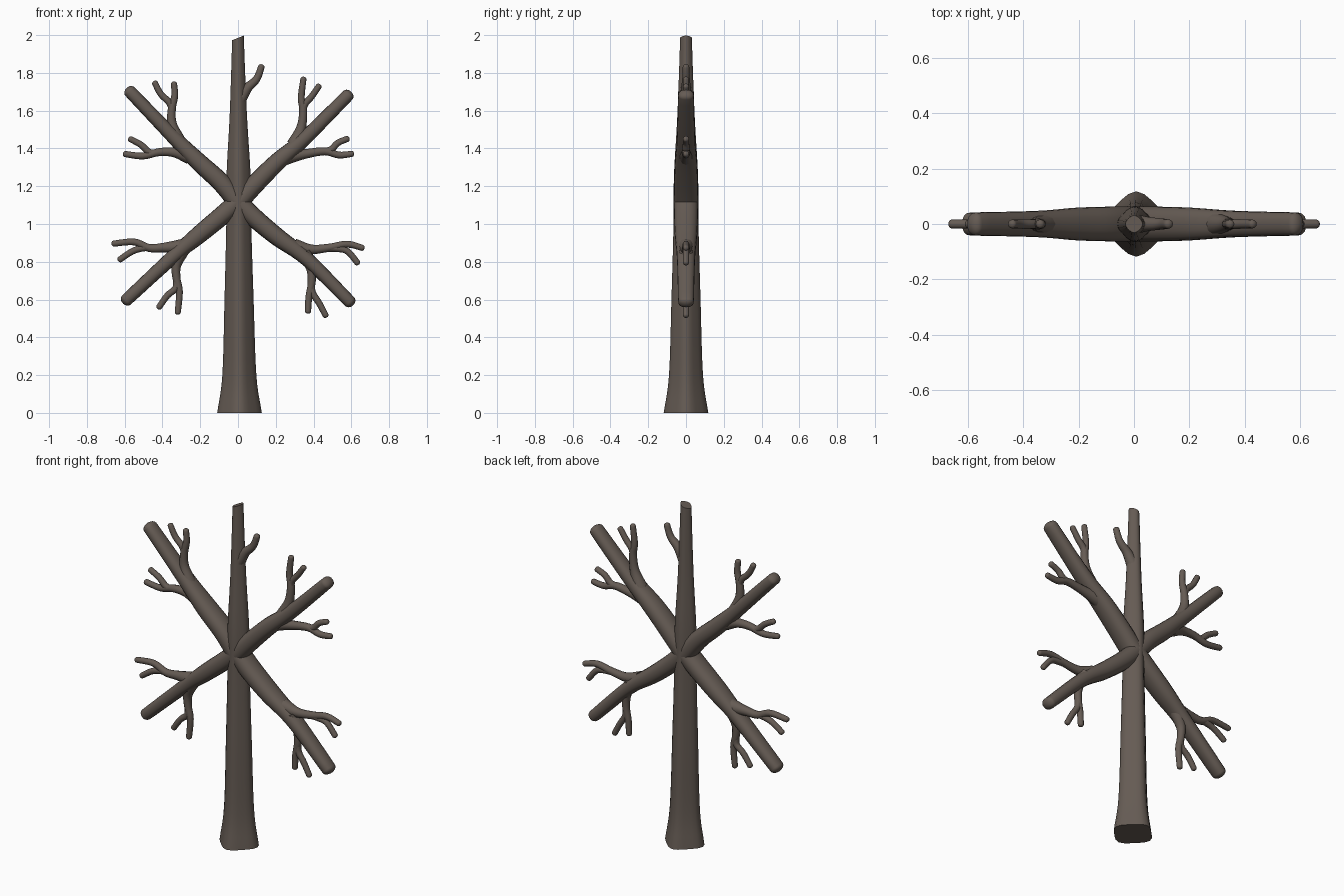
import bpy, bmesh, math
from mathutils import Vector

old = bpy.data.objects.get("Cube")
if old:
    bpy.data.objects.remove(old, do_unlink=True)

bark = bpy.data.materials.new("grey_brown_bark")
bark.use_nodes = True
BARK = (0.13, 0.105, 0.088, 1)
bark.diffuse_color = BARK
bark.node_tree.nodes["Principled BSDF"].inputs["Base Color"].default_value = BARK


def smooth_path(points, steps=5):
    """Catmull-Rom samples through points of any dimension."""
    pts = [Vector(p) for p in points]
    pts = [2 * pts[0] - pts[1]] + pts + [2 * pts[-1] - pts[-2]]
    out = []
    for a, b, c, d in zip(pts, pts[1:], pts[2:], pts[3:]):
        for k in range(steps):
            t = k / steps
            out.append(b + (c - a) * t / 2 + (2 * a - 5 * b + 4 * c - d) * t * t / 2
                       + (3 * b - a - 3 * c + d) * t ** 3 / 2)
    return out + [pts[-2]]


def outline(power, turned, sides):
    """Unit rounded square, optionally standing on a corner."""
    shape = []
    for k in range(sides):
        angle = math.tau * k / sides
        look = angle + (math.pi / 4 if turned else 0)
        radius = (abs(math.cos(look)) ** power + abs(math.sin(look)) ** power) ** (-1 / power)
        if turned:
            radius /= 2 ** (0.5 - 1 / power)
        shape.append((radius * math.cos(angle), radius * math.sin(angle)))
    return shape


def loft(name, rings):
    """Skin closed rings of points and cap both ends."""
    bm = bmesh.new()
    loops = [[bm.verts.new(p) for p in ring] for ring in rings]
    for low, high in zip(loops, loops[1:]):
        for k in range(len(low)):
            j = (k + 1) % len(low)
            bm.faces.new((low[k], low[j], high[j], high[k]))
    bm.faces.new(loops[0])
    bm.faces.new(loops[-1])
    bmesh.ops.recalc_face_normals(bm, faces=bm.faces)
    mesh = bpy.data.meshes.new(name)
    bm.to_mesh(mesh)
    bm.free()
    mesh.materials.append(bark)
    obj = bpy.data.objects.new(name, mesh)
    bpy.context.collection.objects.link(obj)
    bpy.ops.object.select_all(action="DESELECT")
    obj.select_set(True)
    bpy.context.view_layer.objects.active = obj
    bpy.ops.object.shade_smooth_by_angle(angle=math.radians(45))


def branch(name, points, radii, depth=1.0, power=2.0, sides=12):
    """Tube in the xz plane with a rounded tip; depth stretches it along y."""
    path = smooth_path([(x, z, r) for (x, z), r in zip(points, radii)])
    frames = []
    for i, p in enumerate(path):
        along = (path[min(i + 1, len(path) - 1)] - path[max(i - 1, 0)]).xy.normalized()
        frames.append((p.xy, along, p.z, 1))
    tip, along, radius, _ = frames[-1]
    tip = tip - along * radius * 0.8
    frames = [f for f in frames if (tip - f[0]).dot(along) > 0 or (tip - f[0]).length > radius * 2]
    for k in range(6):
        turn = k * math.pi / 11
        frames.append((tip + along * radius * 0.8 * math.sin(turn), along, radius, math.cos(turn)))
    shape = outline(power, False, sides)
    rings = []
    for c, t, r, s in frames:
        rings.append([(c.x - t.y * u * r * s, v * r * depth * s, c.y + t.x * u * r * s)
                      for u, v in shape])
    loft(name, rings)


# Trunk: rounded square standing on a corner, flared foot, slanted top
profile = smooth_path([(0, 0.118), (0.2, 0.09), (0.6, 0.077), (1.0, 0.066), (1.25, 0.064),
                       (1.55, 0.047), (1.8, 0.037), (1.985, 0.031)])
trunk = []
for z, r in profile:
    section = outline(4 - 0.7 * z, True, 24)
    slant = 0.4 if z > 1.98 else 0
    trunk.append([(0.008 - 0.004 * z + u * r, v * r, z + slant * u * r) for u, v in section])
loft("trunk", trunk)

# Main limbs
LIMB = (0.05, 0.05, 0.047, 0.038, 0.033)
limbs = {
    "upper_left": [(0, 1.11), (0.09, 1.21), (0.21, 1.33), (0.36, 1.46), (0.6, 1.7)],
    "upper_right": [(0, 1.11), (-0.09, 1.22), (-0.21, 1.33), (-0.35, 1.47), (-0.59, 1.72)],
    "lower_left": [(0, 1.12), (0.09, 1.03), (0.21, 0.93), (0.37, 0.81), (0.61, 0.57)],
    "lower_right": [(0, 1.12), (-0.09, 1.04), (-0.21, 0.94), (-0.34, 0.83), (-0.61, 0.58)],
}
for side, points in limbs.items():
    branch(side + "_limb", points, LIMB, depth=1.25, power=2.5, sides=16)


# Forked twigs
def twig(name, stem, fork):
    branch(name + "_stem", stem, (0.042, 0.026, 0.021, 0.018, 0.016))
    branch(name + "_fork", fork, (0.018, 0.018, 0.017, 0.016))


twig("upper_left_top_twig",
     [(0.3, 1.42), (0.335, 1.51), (0.345, 1.6), (0.335, 1.67), (0.348, 1.78)],
     [(0.345, 1.6), (0.355, 1.635), (0.39, 1.675), (0.435, 1.74)])
twig("upper_left_side_twig",
     [(0.24, 1.35), (0.35, 1.37), (0.46, 1.385), (0.535, 1.365), (0.615, 1.373)],
     [(0.46, 1.385), (0.495, 1.395), (0.53, 1.43), (0.59, 1.455)])
twig("upper_right_top_twig",
     [(-0.32, 1.44), (-0.35, 1.53), (-0.35, 1.61), (-0.335, 1.68), (-0.34, 1.755)],
     [(-0.35, 1.61), (-0.365, 1.645), (-0.41, 1.69), (-0.445, 1.757)])
twig("upper_right_side_twig",
     [(-0.26, 1.36), (-0.34, 1.38), (-0.42, 1.38), (-0.505, 1.36), (-0.61, 1.372)],
     [(-0.43, 1.375), (-0.47, 1.38), (-0.515, 1.42), (-0.58, 1.455)])
twig("lower_left_side_twig",
     [(0.3, 0.88), (0.39, 0.865), (0.485, 0.875), (0.58, 0.893), (0.67, 0.87)],
     [(0.46, 0.87), (0.52, 0.87), (0.58, 0.855), (0.64, 0.785)])
twig("lower_left_bottom_twig",
     [(0.35, 0.85), (0.385, 0.77), (0.39, 0.69), (0.375, 0.61), (0.37, 0.525)],
     [(0.39, 0.68), (0.395, 0.635), (0.43, 0.58), (0.47, 0.505)])
twig("lower_right_side_twig",
     [(-0.29, 0.88), (-0.39, 0.875), (-0.47, 0.873), (-0.55, 0.905), (-0.67, 0.895)],
     [(-0.44, 0.875), (-0.5, 0.873), (-0.56, 0.855), (-0.635, 0.805)])
twig("lower_right_bottom_twig",
     [(-0.3, 0.86), (-0.327, 0.78), (-0.325, 0.71), (-0.31, 0.64), (-0.32, 0.52)],
     [(-0.325, 0.71), (-0.33, 0.66), (-0.375, 0.62), (-0.425, 0.55)])
branch("trunk_twig",
       [(0.01, 1.66), (0.05, 1.72), (0.1, 1.77), (0.128, 1.845)],
       (0.035, 0.026, 0.02, 0.017))
